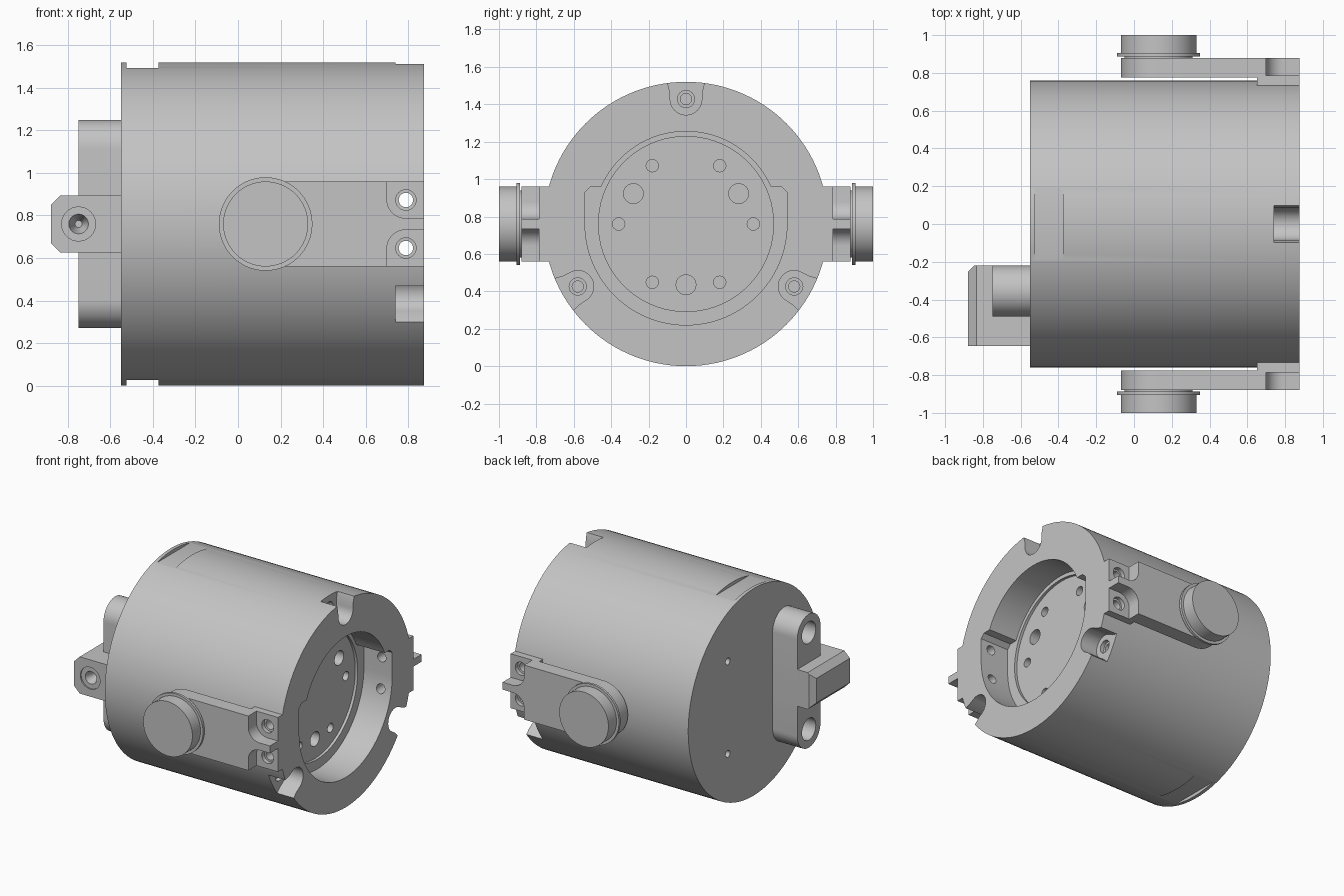
import bpy, bmesh
from math import sin, cos, radians
from mathutils import Vector

if "Cube" in bpy.data.objects:
    bpy.data.objects.remove(bpy.data.objects["Cube"], do_unlink=True)

C = 0.76    # height of the main axis
R = 0.76    # body radius

metal = bpy.data.materials.new("plain_grey_metal")
metal.use_nodes = True
GREY = (0.55, 0.55, 0.55, 1)
metal.diffuse_color = GREY
metal.node_tree.nodes["Principled BSDF"].inputs["Base Color"].default_value = GREY


def arc(u, v, r, start=0, end=360, n=24):
    """Points on an arc; a full circle leaves out the repeated last point."""
    count = n if end - start == 360 else n + 1
    angles = [radians(start + (end - start) * i / n) for i in range(count)]
    return [(u + r * cos(a), v + r * sin(a)) for a in angles]


def rect(u0, u1, v0, v1):
    return [(u0, v0), (u1, v0), (u1, v1), (u0, v1)]


def prism(name, pts, axis, lo, hi, taper=1):
    """Extrude a 2D profile along an axis, optionally tapering its far end."""
    place = {"x": lambda u, v, w: (w, u, v),
             "y": lambda u, v, w: (u, w, v),
             "z": lambda u, v, w: (u, v, w)}[axis]
    cu = sum(p[0] for p in pts) / len(pts)
    cv = sum(p[1] for p in pts) / len(pts)
    bm = bmesh.new()
    near = [bm.verts.new(place(u, v, lo)) for u, v in pts]
    far = [bm.verts.new(place(cu + (u - cu) * taper, cv + (v - cv) * taper, hi))
           for u, v in pts]
    bm.faces.new(near)
    bm.faces.new(far)
    for i in range(len(pts)):
        j = (i + 1) % len(pts)
        bm.faces.new((near[i], near[j], far[j], far[i]))
    bmesh.ops.recalc_face_normals(bm, faces=bm.faces)
    mesh = bpy.data.meshes.new(name)
    bm.to_mesh(mesh)
    bm.free()
    mesh.materials.append(metal)
    obj = bpy.data.objects.new(name, mesh)
    bpy.context.collection.objects.link(obj)
    return obj


def cut(obj, cutters):
    """Subtract the cutters, bake the result and remove them."""
    for c in cutters:
        c.hide_render = True
        mod = obj.modifiers.new("cut", "BOOLEAN")
        mod.operation = "DIFFERENCE"
        mod.solver = "EXACT"
        mod.object = c
    bpy.context.view_layer.update()
    graph = bpy.context.evaluated_depsgraph_get()
    mesh = bpy.data.meshes.new_from_object(obj.evaluated_get(graph))
    obj.modifiers.clear()
    obj.data = mesh
    for c in cutters:
        bpy.data.objects.remove(c, do_unlink=True)


def hole(axis, u, v, r, lo, hi, taper=1, n=24):
    return prism("cutter", arc(u, v, r, n=n), axis, lo, hi, taper)


def around(u, v, angle):
    """Turn a point about the main axis."""
    a = radians(angle)
    return u * cos(a) - v * sin(a), C + u * sin(a) + v * cos(a)


# Main drum, with its stepped recess in the open end
body = prism("body", arc(0, C, R, n=120), "x", -0.55, 0.875)
cutters = []
recess = (arc(0, C, 0.54, 180, 360, 48)
          + [(0.54, C + 0.17), (0.51, C + 0.2)]
          + arc(0, C, 0.495, 24, 156, 40)
          + [(-0.51, C + 0.2), (-0.54, C + 0.17)])
cutters.append(prism("cutter", recess, "x", 0.645, 0.95))
cutters.append(hole("x", 0, C, 0.468, 0.625, 0.7, n=72))

# Bolt holes in the recess floor
for angle in range(0, 360, 60):
    y, z = around(0.36, 0, angle)
    cutters.append(hole("x", y, z, 0.033, 0.5, 0.66))
for angle in (30, 150, 270):
    y, z = around(0.325, 0, angle)
    cutters.append(hole("x", y, z, 0.053, 0.5, 0.66))

# Three rim notches with screw holes
notch = arc(0, 0.668, 0.085, 180, 360, 16) + [(0.087, 0.71), (0.11, 0.8),
                                              (-0.11, 0.8), (-0.087, 0.71)]
for angle in (0, 120, 240):
    pts = [around(u, v, angle) for u, v in notch]
    cutters.append(prism("cutter", pts, "x", 0.74, 0.95))
    y, z = around(0, 0.668, angle)
    cutters.append(hole("x", y, z, 0.046, 0.71, 0.8))
    cutters.append(hole("x", y, z, 0.03, 0.6, 0.75))

# Flats on the top and bottom of the drum, side holes and rear holes
for z0, z1 in ((C + 0.735, C + 0.9), (C - 0.9, C - 0.735)):
    cutters.append(prism("cutter", rect(-0.25, 0.25, z0, z1), "x", -0.525, -0.375))
for dz in (-0.113, 0.113):
    cutters.append(hole("y", 0.79, C + dz, 0.034, -0.9, 0.9))
for dz in (-0.34, 0.34):
    cutters.append(hole("x", 0.3, C + dz, 0.025, -0.6, -0.45))
cut(body, cutters)

# Side arms, mirrored front and back
for side, s in (("front", -1), ("back", 1)):
    profile = arc(0.13, C, 0.2, 90, 270, 32) + [(0.875, C - 0.2), (0.875, C + 0.2)]
    arm = prism(side + "_arm", profile, "y", s * 0.775, s * 0.88)
    pockets = []
    for m in (-1, 1):
        corner = ([(0.7, 0.3)] + arc(0.79, 0.117, 0.09, 180, 270, 10)
                  + [(0.95, 0.027), (0.95, 0.3)])
        pts = [(u, C + m * v) for u, v in corner]
        pockets.append(prism("cutter", pts, "y", s * 0.7, s * 0.95))
    cut(arm, pockets)

    # Screwed foot joining the arm to the drum
    foot = prism(side + "_arm_foot", rect(0.65, 0.875, C - 0.2, C + 0.2), "y",
                 s * 0.68, s * 0.785)
    screws = []
    for dz in (-0.113, 0.113):
        screws.append(hole("y", 0.79, C + dz, 0.034, s * 0.6, s * 0.9))
        screws.append(hole("y", 0.79, C + dz, 0.048, s * 0.755, s * 0.9))
    cut(foot, screws)

    # Pivot pin with its flange
    for part, r, lo, hi in (("pivot_neck", 0.18, 0.87, 0.895),
                            ("pivot_flange", 0.22, 0.888, 0.906),
                            ("pivot_pin", 0.2, 0.9, 1.0)):
        prism(side + "_" + part, arc(0.13, C, r, n=64), "y", s * lo, s * hi)

# Rear mounting plate with rounded ends
Y = -0.355
plate = prism("rear_plate",
              arc(Y, C + 0.355, 0.135, 0, 180) + arc(Y, C - 0.355, 0.135, 180, 360),
              "x", -0.75, -0.54)
cut(plate, [hole("x", Y, C + dz, 0.08, -0.8, -0.6) for dz in (-0.355, 0.355)])

# Rear lug with chamfered end and a countersunk front hole
lug = prism("rear_lug",
            [(-0.54, C - 0.135), (-0.835, C - 0.135), (-0.88, C - 0.09),
             (-0.88, C + 0.09), (-0.835, C + 0.135), (-0.54, C + 0.135)],
            "y", -0.645, -0.22)
cut(lug, [
    prism("cutter", [(-0.9, -0.275), (-0.9, -0.2), (-0.825, -0.2)], "z", 0.5, 1),
    hole("y", -0.75, C, 0.08, -0.7, -0.635, n=32),
    hole("y", -0.75, C, 0.048, -0.64, -0.54, 0.35),
])

# Smooth round walls, keep edges crisp
for obj in bpy.context.scene.objects:
    if obj.type == "MESH" and metal.name in obj.data.materials:
        obj.data.shade_smooth()
        obj.data.set_sharp_from_angle(angle=radians(30))
